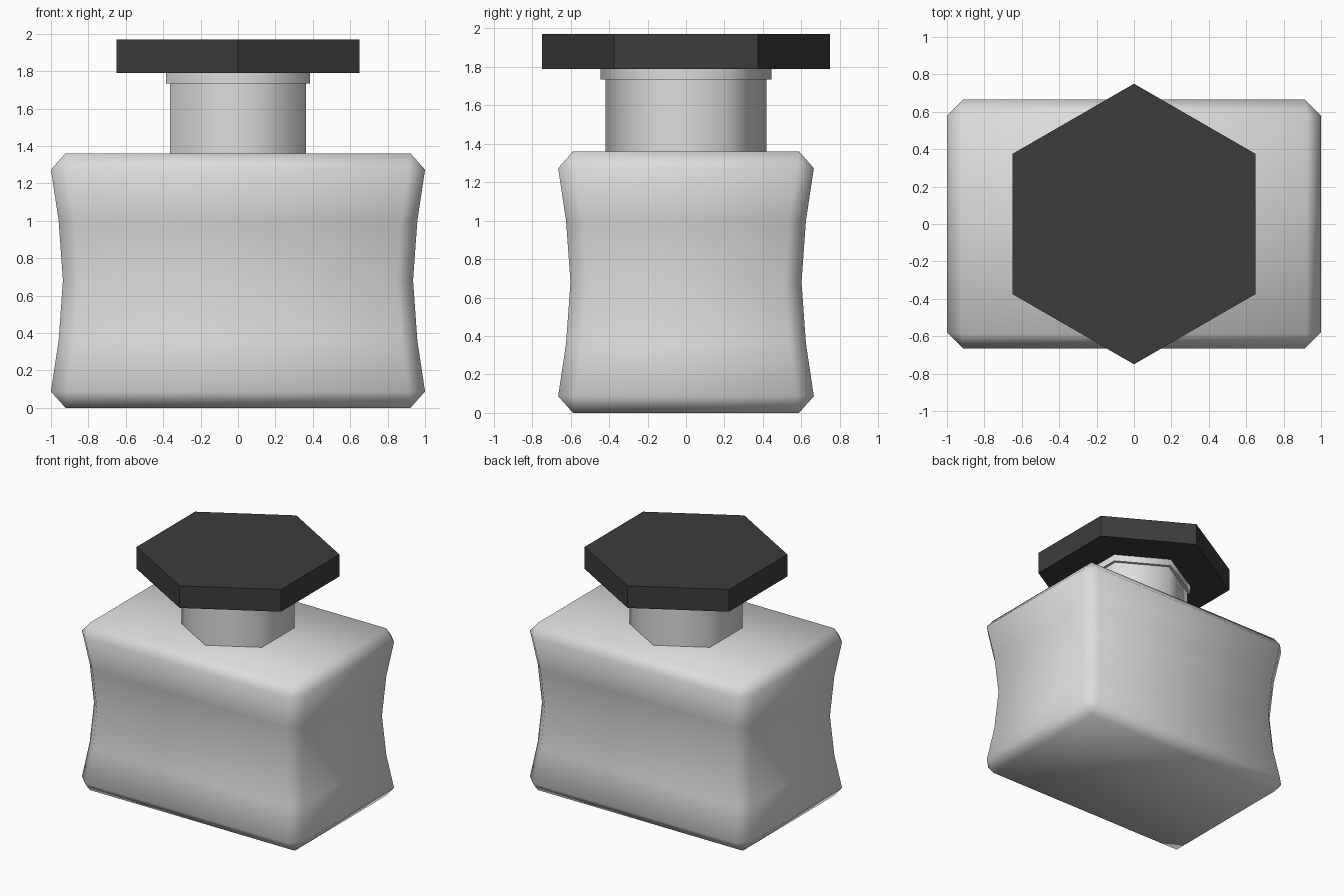
import bpy, bmesh, math

if "Cube" in bpy.data.objects:
    bpy.data.objects.remove(bpy.data.objects["Cube"])


def material(name, rgb):
    m = bpy.data.materials.new(name)
    m.diffuse_color = (*rgb, 1)
    m.use_nodes = True
    m.node_tree.nodes["Principled BSDF"].inputs["Base Color"].default_value = m.diffuse_color
    return m


glass = material("pale grey", (0.72, 0.72, 0.72))
dark = material("charcoal", (0.045, 0.045, 0.045))


def ring(bm, hx, hy, c, z):
    """Rectangle with corners cut by c (sharp when c is 0)."""
    pts = []
    for sx, sy in ((1, 1), (-1, 1), (-1, -1), (1, -1)):
        a = (sx * hx, sy * (hy - c))
        b = (sx * (hx - c), sy * hy)
        pts += [a, b] if sx * sy > 0 else [b, a]
    return [bm.verts.new((x, y, z)) for x, y in pts]


# Waisted bottle body: lofted rings of (z, inset, corner cut)
bm = bmesh.new()
levels = [(0, 0.077, 0), (0.087, 0, 0.087), (0.36, 0.041, 0.087),
          (0.68, 0.064, 0.087), (1.0, 0.041, 0.087),
          (1.273, 0, 0.087), (1.36, 0.077, 0)]
rings = [ring(bm, 1 - i, 0.665 - i, c, z) for z, i, c in levels]
for lo, hi in zip(rings, rings[1:]):
    for k in range(8):
        n = (k + 1) % 8
        bm.faces.new((lo[k], lo[n], hi[n], hi[k]))
bm.faces.new(rings[0][::-1])
bm.faces.new(rings[-1])
bmesh.ops.remove_doubles(bm, verts=bm.verts, dist=0.001)
bmesh.ops.recalc_face_normals(bm, faces=bm.faces)
for f in bm.faces:
    f.smooth = True
me = bpy.data.meshes.new("bottle_body")
bm.to_mesh(me)
bm.free()
me.materials.append(glass)
bpy.context.collection.objects.link(bpy.data.objects.new("bottle_body", me))


def hexagon(name, r, z0, z1, mat, smooth):
    """Six-sided prism with points toward +y and -y."""
    bpy.ops.mesh.primitive_cylinder_add(vertices=6, radius=r, depth=z1 - z0,
                                        location=(0, 0, (z0 + z1) / 2))
    ob = bpy.context.object
    ob.name = name
    ob.data.materials.append(mat)
    if smooth:
        bpy.ops.object.shade_smooth_by_angle(angle=math.radians(65))


# Neck, rim and stopper
hexagon("neck", 0.419, 1.35, 1.745, glass, True)
hexagon("neck_rim", 0.444, 1.735, 1.79, glass, True)
hexagon("stopper", 0.75, 1.79, 1.97, dark, False)
